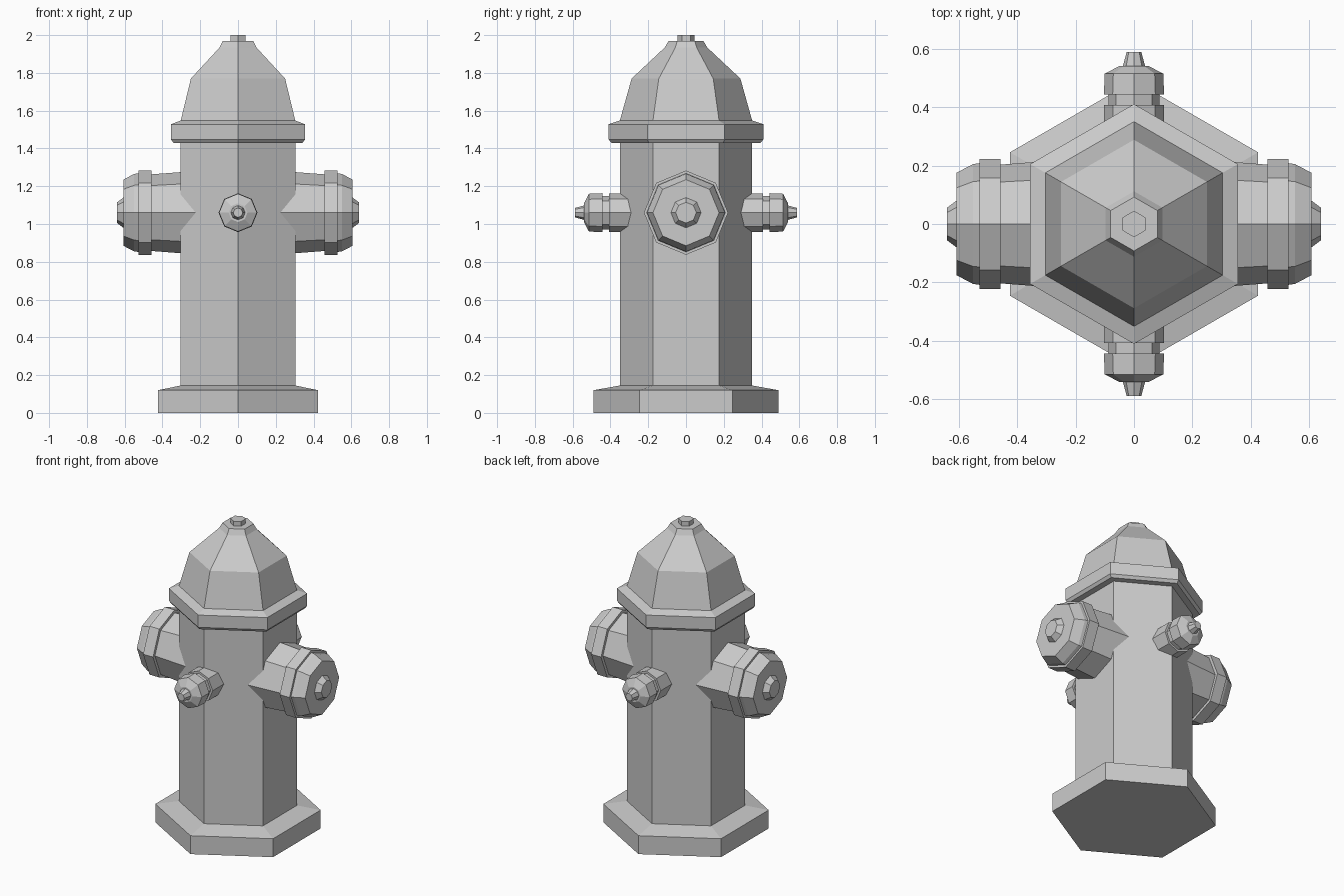
import bpy, bmesh, math
from mathutils import Matrix

if "Cube" in bpy.data.objects:
    bpy.data.objects.remove(bpy.data.objects["Cube"])


def lathe(name, profile, sides, matrix=Matrix()):
    """Closed faceted solid from (radius, height) rings, first corner on local +Y."""
    bm = bmesh.new()
    rings = []
    for r, h in profile:
        angles = [math.pi / 2 + 2 * math.pi * i / sides for i in range(sides)]
        rings.append([bm.verts.new((r * math.cos(a), r * math.sin(a), h)) for a in angles])
    for low, high in zip(rings, rings[1:]):
        for i in range(sides):
            j = (i + 1) % sides
            bm.faces.new((low[i], low[j], high[j], high[i]))
    bm.faces.new(rings[0][::-1])
    bm.faces.new(rings[-1])
    bmesh.ops.recalc_face_normals(bm, faces=bm.faces)
    bm.transform(matrix)
    mesh = bpy.data.meshes.new(name)
    bm.to_mesh(mesh)
    bm.free()
    obj = bpy.data.objects.new(name, mesh)
    bpy.context.collection.objects.link(obj)
    return obj


# Hexagonal foot, barrel, flange and domed bonnet as one stepped profile
lathe("hydrant_body", [
    (0.49, 0), (0.49, 0.12), (0.35, 0.145),
    (0.35, 1.43), (0.395, 1.43), (0.41, 1.448), (0.41, 1.528), (0.35, 1.548),
    (0.288, 1.77), (0.112, 1.935), (0.092, 1.97),
    (0.045, 1.97), (0.045, 2.0)], 6)

# Octagonal outlets: pipe, collar, cap and nut, measured out from the centre axis
large_outlet = [
    (0.224, 0.18), (0.203, 0.457), (0.223, 0.457), (0.223, 0.528),
    (0.208, 0.528), (0.205, 0.55), (0.175, 0.607),
    (0.08, 0.607), (0.055, 0.64)]
small_outlet = [
    (0.102, 0.22), (0.102, 0.407), (0.088, 0.407), (0.088, 0.443),
    (0.103, 0.443), (0.1, 0.514), (0.05, 0.54),
    (0.038, 0.54), (0.025, 0.588)]

for label, profile, turn in (
        ("right_large_outlet", large_outlet, 0),
        ("back_small_outlet", small_outlet, 90),
        ("left_large_outlet", large_outlet, 180),
        ("front_small_outlet", small_outlet, 270)):
    place = (Matrix.Translation((0, 0, 1.06))
             @ Matrix.Rotation(math.radians(turn), 4, 'Z')
             @ Matrix.Rotation(math.radians(90), 4, 'Y'))
    lathe(label, profile, 8, place)
